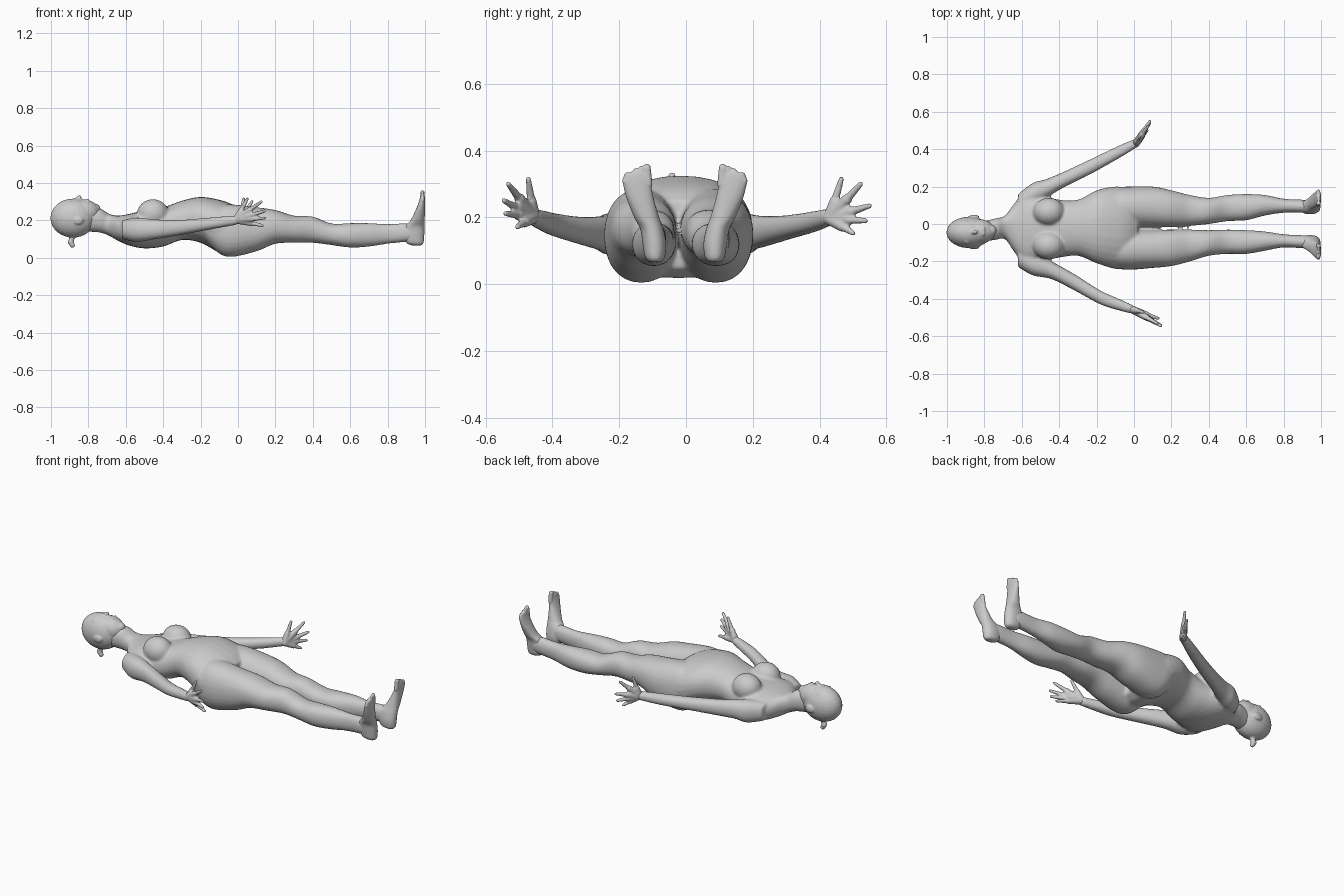
import bpy, bmesh, math
from mathutils import Vector, Matrix

skin = bpy.data.materials.new("grey_clay")
skin.diffuse_color = (0.6, 0.6, 0.6, 1)


def spline(rows, steps=5):
    """Smoothly interpolate a list of number rows."""
    out = []
    for i in range(len(rows) - 1):
        a, b, c, d = (rows[max(i - 1, 0)], rows[i], rows[i + 1],
                      rows[min(i + 2, len(rows) - 1)])
        for s in range(steps):
            t = s / steps
            out.append([0.5 * (2 * q + (r - p) * t + (2 * p - 5 * q + 4 * r - u) * t * t
                               + (3 * q - p - 3 * r + u) * t ** 3)
                        for p, q, r, u in zip(a, b, c, d)])
    return out + [rows[-1]]


def loft(bm, rows, axis="x", sides=28, power=2.2):
    """Closed body through slices: position, then min and max on two other axes."""
    rings = []
    for pos, a0, a1, b0, b1 in spline(rows):
        ring = []
        for k in range(sides):
            t = math.tau * k / sides
            c, s = math.cos(t), math.sin(t)
            a = (a0 + a1) / 2 + (a1 - a0) / 2 * math.copysign(abs(c) ** (2 / power), c)
            b = (b0 + b1) / 2 + (b1 - b0) / 2 * math.copysign(abs(s) ** (2 / power), s)
            ring.append(bm.verts.new((pos, a, b) if axis == "x" else (a, b, pos)))
        rings.append(ring)
    for r, q in zip(rings, rings[1:]):
        for k in range(sides):
            n = (k + 1) % sides
            bm.faces.new((r[k], r[n], q[n], q[k]))
    bm.faces.new(rings[0][::-1])
    bm.faces.new(rings[-1])


def ball(bm, centre, radii):
    m = Matrix.Translation(centre) @ Matrix.Diagonal((*radii, 1))
    bmesh.ops.create_uvsphere(bm, u_segments=24, v_segments=16, radius=1, matrix=m)


def tube(bm, p, q, r0, r1):
    """Tapered rod with rounded ends."""
    p, q = Vector(p), Vector(q)
    d = q - p
    m = Matrix.Translation((p + q) / 2) @ d.to_track_quat("Z", "Y").to_matrix().to_4x4()
    bmesh.ops.create_cone(bm, cap_ends=True, segments=14, radius1=r0, radius2=r1,
                          depth=d.length, matrix=m)
    ball(bm, p, (r0,) * 3)
    ball(bm, q, (r1,) * 3)


def fuse(name, bm, voxel, smooth):
    """Merge overlapping pieces into one smooth skin."""
    bmesh.ops.recalc_face_normals(bm, faces=bm.faces)
    me = bpy.data.meshes.new(name)
    bm.to_mesh(me)
    bm.free()
    ob = bpy.data.objects.new(name, me)
    bpy.context.collection.objects.link(ob)
    rm = ob.modifiers.new("merge", "REMESH")
    rm.mode, rm.voxel_size = "VOXEL", voxel
    sm = ob.modifiers.new("soften", "SMOOTH")
    sm.factor, sm.iterations = 0.5, smooth
    dg = bpy.context.evaluated_depsgraph_get()
    new = bpy.data.meshes.new_from_object(ob.evaluated_get(dg))
    ob.modifiers.clear()
    ob.data = new
    new.materials.clear()
    new.materials.append(skin)
    new.shade_smooth()


# Body: neck and torso
body = bmesh.new()
loft(body, [(-.82, -.095, .01, .14, .27), (-.74, -.085, .03, .135, .265),
            (-.69, -.08, .045, .118, .235), (-.64, -.15, .11, .09, .225),
            (-.58, -.22, .17, .065, .235), (-.5, -.2, .155, .05, .255),
            (-.4, -.18, .13, .06, .27), (-.3, -.17, .13, .095, .305),
            (-.2, -.21, .18, .08, .325), (-.1, -.24, .2, .028, .31),
            (-.03, -.235, .19, .02, .285), (.02, -.2, .16, .05, .25)])
for y in (.065, -.115):
    ball(body, (-.455, y, .235), (.085, .075, .078))

# Body: legs, from seat to ankle
loft(body, [(-.17, .0, .17, .09, .25), (-.1, -.02, .195, .022, .28),
            (-.03, -.022, .2, .005, .285), (.1, -.02, .2, .035, .27),
            (.2, -.015, .18, .075, .255), (.3, -.01, .155, .08, .225),
            (.4, .0, .14, .08, .22), (.5, .015, .155, .068, .183),
            (.6, .02, .16, .055, .185), (.7, .045, .155, .06, .185),
            (.8, .06, .135, .075, .18), (.9, .06, .13, .085, .185),
            (.95, .06, .125, .09, .18)])
loft(body, [(-.17, -.21, -.04, .09, .25), (-.1, -.235, -.025, .022, .28),
            (-.03, -.245, -.024, .005, .285), (.1, -.235, -.03, .035, .27),
            (.2, -.225, -.03, .075, .255), (.3, -.2, -.03, .08, .225),
            (.4, -.17, -.033, .08, .22), (.5, -.16, -.03, .068, .183),
            (.6, -.16, -.033, .055, .185), (.7, -.143, -.04, .06, .185),
            (.8, -.125, -.055, .075, .18), (.9, -.13, -.06, .085, .185),
            (.95, -.13, -.065, .09, .18)])

# Body: arms, from shoulder to wrist
loft(body, [(-.62, .06, .16, .1, .2), (-.54, .1, .22, .085, .215),
            (-.475, .135, .238, .1, .21), (-.385, .19, .275, .113, .205),
            (-.235, .265, .345, .135, .207), (-.1, .34, .41, .155, .217),
            (0, .4, .453, .175, .226), (.02, .415, .455, .18, .222)])
loft(body, [(-.62, -.23, -.1, .1, .2), (-.54, -.275, -.15, .085, .215),
            (-.44, -.295, -.2, .1, .205), (-.315, -.357, -.27, .12, .202),
            (-.18, -.43, -.355, .145, .212), (-.07, -.465, -.405, .165, .222),
            (0, -.482, -.437, .178, .226)])
fuse("body", body, .008, 5)

# Head: skull, jaw, ears, nose, brow, lips and hair knot
head = bmesh.new()
ball(head, (-.882, -.045, .212), (.121, .084, .104))
ball(head, (-.83, -.04, .243), (.09, .066, .069))
ball(head, (-.765, -.035, .262), (.03, .03, .027))
tube(head, (-.875, -.045, .308), (-.848, -.042, .323), .008, .012)
tube(head, (-.805, -.055, .307), (-.805, -.023, .307), .009, .009)
for s in (-1, 1):
    ball(head, (-.855, -.043 + s * .082, .2), (.028, .01, .022))
    tube(head, (-.9, -.045 + s * .018, .3), (-.895, -.045 + s * .05, .288), .012, .01)
tube(head, (-.88, -.045, .12), (-.895, -.045, .085), .014, .014)
tube(head, (-.895, -.045, .085), (-.885, -.045, .067), .016, .014)
fuse("head", head, .005, 4)

# Hands: palm fan plus five spread fingers
hands = {"left_hand": ((.01, .43, .198),
                       [(.03, .465, .315), (.075, .523, .3), (.085, .55, .235),
                        (.083, .537, .19), (.07, .5, .153)]),
         "right_hand": ((-.01, -.457, .203),
                        [(.05, -.472, .315), (.125, -.532, .3), (.143, -.545, .25),
                         (.142, -.54, .212), (.13, -.505, .172)])}
for name, (wrist, tips) in hands.items():
    hand = bmesh.new()
    w = Vector(wrist)
    for i, tip in enumerate(tips):
        knuckle = w.lerp(Vector(tip), .42 if i == 0 else .55)
        tube(hand, w, knuckle, .021, .016)
        tube(hand, knuckle, tip, .013, .008)
    fuse(name, hand, .0045, 3)

# Feet: heel to ball, then five toes
for name, s in (("left_foot", 1), ("right_foot", -1)):
    foot = bmesh.new()
    shift = 0 if s > 0 else -.007
    loft(foot, [(z, x0, x1, *sorted((s * y0 + shift, s * y1 + shift)))
                for z, x0, x1, y0, y1 in (
        (.066, .93, .98, .07, .1), (.08, .9, .992, .057, .115),
        (.12, .885, .996, .052, .123), (.165, .89, .997, .06, .13),
        (.2, .922, .998, .073, .148), (.26, .952, 1, .09, .172),
        (.31, .97, 1, .1, .183), (.335, .975, .998, .11, .175))], "z")
    for i in range(5):
        y = s * (.11 + .0165 * i) + shift
        r = .012 if i == 0 else .009
        tube(foot, (.985, y - s * .005, .3), (.987, y, .349 - .0025 * i * i), r, r)
    fuse(name, foot, .0045, 3)
